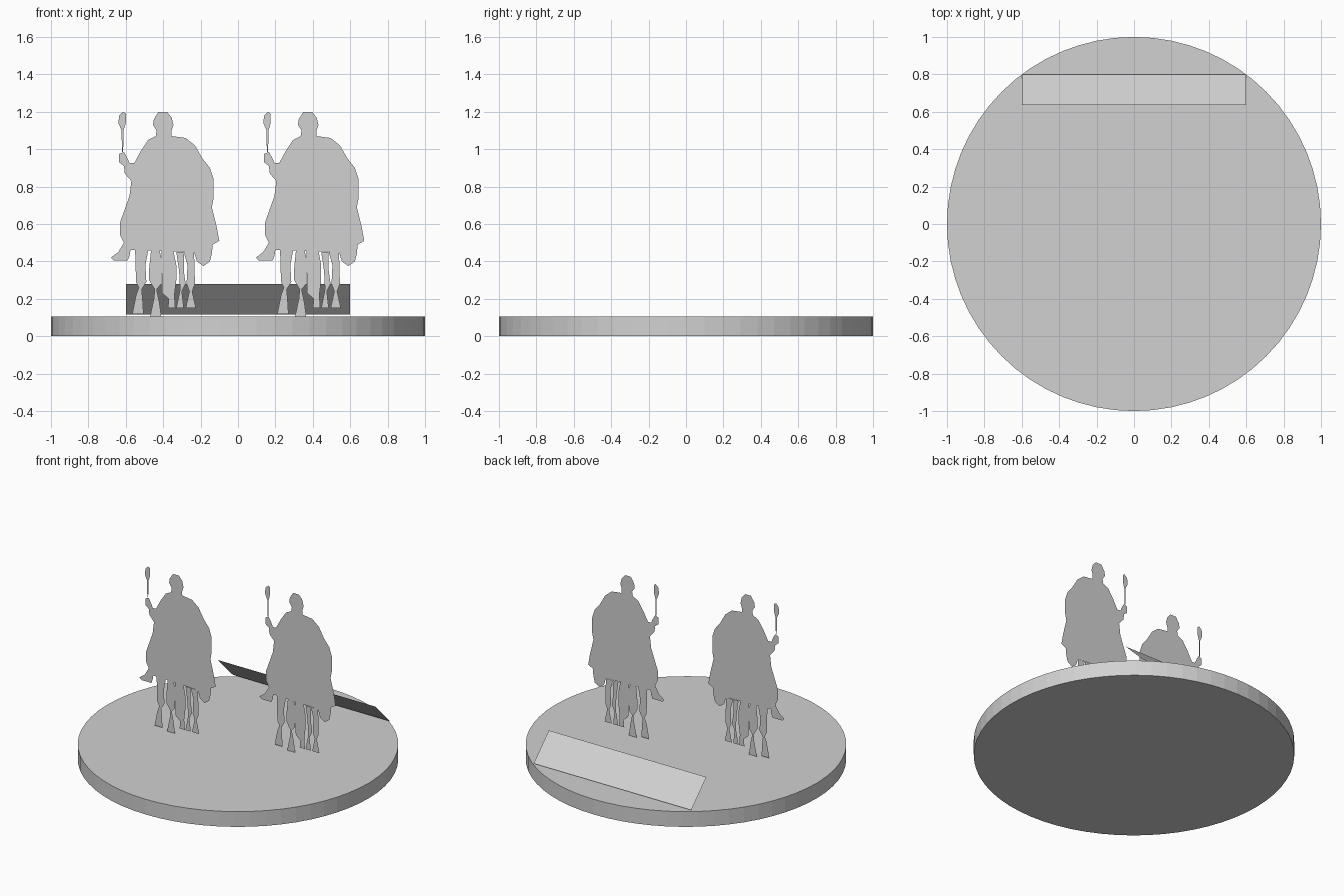
import bpy

# Remove the default cube
default_cube = bpy.data.objects.get("Cube")
if default_cube:
    bpy.data.objects.remove(default_cube, do_unlink=True)

# Single plain stone colour
stone = bpy.data.materials.new("stone_grey")
stone.use_nodes = True
stone_colour = (0.64, 0.64, 0.64, 1)
stone.diffuse_color = stone_colour
stone.node_tree.nodes["Principled BSDF"].inputs["Base Color"].default_value = stone_colour


def sheet(name, points, location=(0, 0, 0)):
    """Make one flat single-sided face from a list of 3D points."""
    mesh = bpy.data.meshes.new(name)
    mesh.from_pydata(points, [], [list(range(len(points)))])
    mesh.materials.append(stone)
    mesh.update()
    part = bpy.data.objects.new(name, mesh)
    part.location = location
    bpy.context.collection.objects.link(part)
    return part


def cutout(name, outline, location):
    """Stand an (x, z) outline upright, facing the front."""
    upright = [(x, 0, z) for x, z in reversed(outline)]
    return sheet(name, upright, location)


# Round base
base_height = 0.105
bpy.ops.mesh.primitive_cylinder_add(vertices=64, radius=1, depth=base_height,
                                    location=(0, 0, base_height / 2))
base = bpy.context.object
base.name = "round_base"
base.data.materials.append(stone)

# Sloping plaque at the back edge
sheet("sloping_plaque", [(-.6, .635, .28), (.6, .635, .28),
                         (.6, .8, .115), (-.6, .8, .115)])

# Rider outlines, clockwise as seen from the front
head = [
    (.035, 1.07), (.035, 1.1), (.045, 1.13), (.035, 1.17), (.01, 1.2),
    (-.035, 1.2), (-.06, 1.16), (-.065, 1.13), (-.045, 1.1), (-.05, 1.07),
]
head.reverse()

cloak = [
    (-.05, 1.07), (.035, 1.07), (.11, 1.06), (.16, 1.02), (.2, .95),
    (.24, .9), (.26, .84), (.26, .74), (.25, .69), (.275, .59),
    (.29, .51), (.255, .49), (.25, .44), (.24, .4), (.205, .375),
    (.17, .4), (.155, .45), (-.16, .46), (-.185, .46), (-.22, .5),
    (-.24, .54), (-.24, .61), (-.215, .68), (-.19, .75), (-.18, .83),
    (-.165, .925), (-.13, .99), (-.09, 1.05),
]

raised_arm = [
    (-.18, .83), (-.215, .87), (-.22, .91), (-.245, .93), (-.245, .975),
    (-.22, .985), (-.2, .95), (-.19, .925), (-.165, .925),
]

spear = [
    (-.225, 1.2), (-.21, 1.19), (-.21, 1.14), (-.222, 1.1), (-.224, .985),
    (-.231, .985), (-.232, 1.1), (-.25, 1.14), (-.245, 1.18),
]

rider_foot = [
    (-.22, .5), (-.185, .46), (-.19, .43), (-.2, .405), (-.275, .405),
    (-.29, .42), (-.25, .45),
]

# Horse legs, named from the model's right to its left
outer_right_leg = [
    (-.16, .46), (-.09, .46), (-.105, .38), (-.1, .29), (-.125, .25),
    (-.12, .2), (-.115, .12), (-.175, .12), (-.155, .22), (-.14, .26),
    (-.155, .29),
]

inner_right_leg = [
    (-.075, .46), (-.03, .46), (-.015, .4), (-.02, .28), (-.045, .25),
    (-.03, .18), (-.02, .105), (-.08, .105), (-.06, .2), (-.055, .25),
    (-.085, .3), (-.085, .36),
]

middle_leg = [
    (-.02, .455), (.045, .455), (.06, .38), (.06, .3), (.05, .22),
    (.055, .15), (.015, .15), (.02, .2), (-.015, .23),
]

inner_left_leg = [
    (.06, .45), (.1, .45), (.1, .35), (.11, .28), (.09, .24),
    (.1, .15), (.06, .15), (.08, .25), (.075, .35),
]

outer_left_leg = [
    (.1, .45), (.155, .45), (.16, .28), (.145, .24), (.165, .15),
    (.11, .15), (.13, .24), (.115, .28), (.12, .38),
]

rider_parts = {
    "rider_head": head,
    "rider_cloak": cloak,
    "raised_arm": raised_arm,
    "spear": spear,
    "rider_foot": rider_foot,
    "horse_outer_right_leg": outer_right_leg,
    "horse_inner_right_leg": inner_right_leg,
    "horse_middle_leg": middle_leg,
    "horse_inner_left_leg": inner_left_leg,
    "horse_outer_left_leg": outer_left_leg,
}

# Two identical riders, one slightly ahead of the other
rider_places = {"right": (-.39, -.1, 0), "left": (.385, .1, 0)}
for side, place in rider_places.items():
    for part_name, outline in rider_parts.items():
        cutout(side + "_" + part_name, outline, place)
